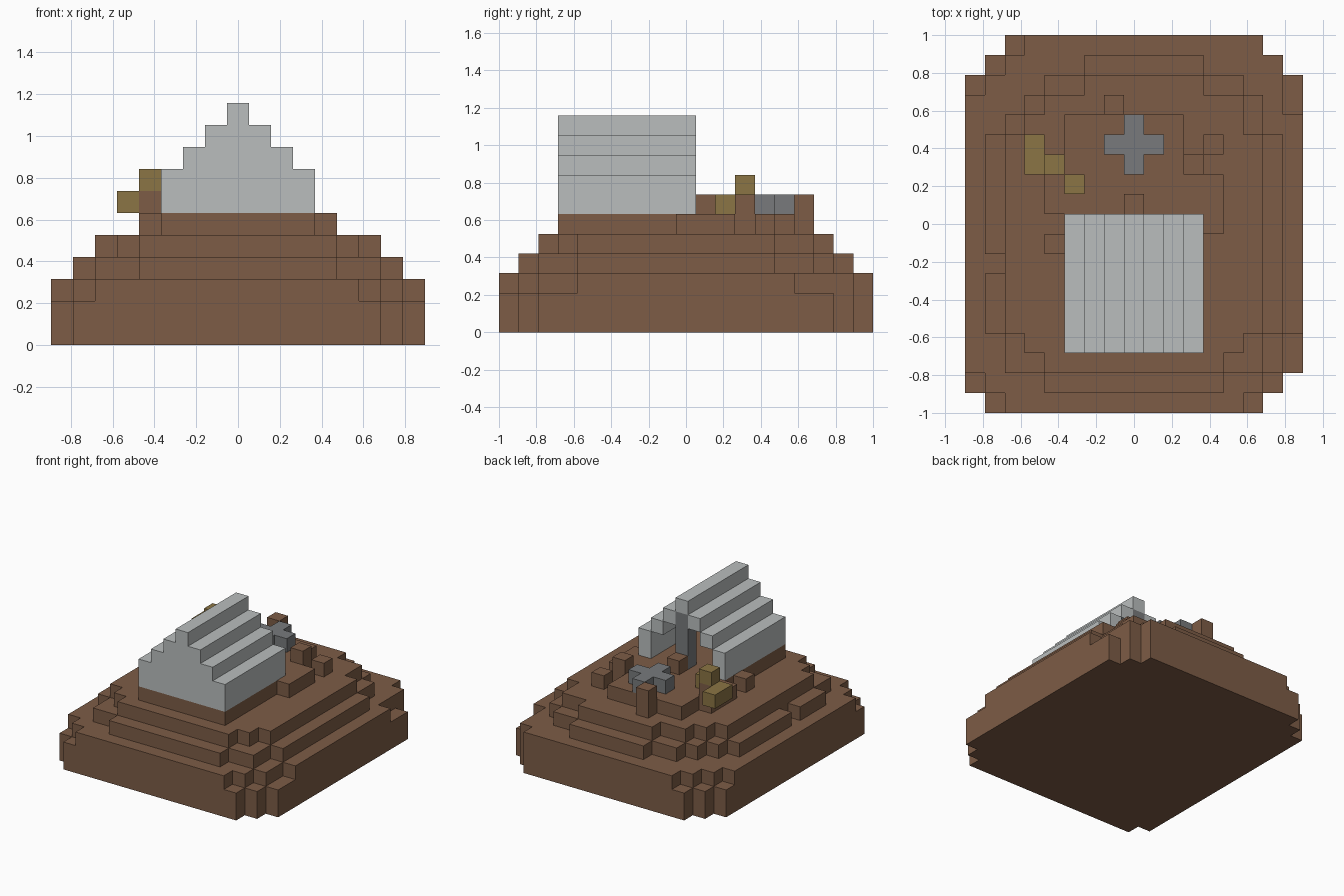
import bpy
import bmesh
import math
from mathutils import Vector

UNIT = 2 / 19  # edge length of one block

if "Cube" in bpy.data.objects:
    bpy.data.objects.remove(bpy.data.objects["Cube"], do_unlink=True)


def make_material(name, colour):
    material = bpy.data.materials.new(name)
    material.use_nodes = True
    material.diffuse_color = (*colour, 1)
    shader = material.node_tree.nodes["Principled BSDF"]
    shader.inputs["Base Color"].default_value = (*colour, 1)
    shader.inputs["Roughness"].default_value = 0.9
    return material


def span(first, last):
    return range(first, last + 1)


def block(xs, ys, zs):
    """Set of grid cells filling a box, given ranges of cell indices."""
    return {(x, y, z) for x in xs for y in ys for z in zs}


def build(name, cells, material):
    """Make one mesh from the exposed sides of a set of grid cells."""
    bm = bmesh.new()
    corners = {}

    def corner(point):
        key = tuple(round(2 * value) for value in point)
        if key not in corners:
            corners[key] = bm.verts.new(point * UNIT)
        return corners[key]

    for cell in sorted(cells):
        centre = Vector(cell) + Vector((0, 0, 0.5))
        for axis in range(3):
            for sign in (-1, 1):
                neighbour = list(cell)
                neighbour[axis] += sign
                if tuple(neighbour) in cells:
                    continue
                normal, side = Vector(), Vector()
                normal[axis] = sign / 2
                side[(axis + 1) % 3] = 0.5
                up = normal.cross(side) * 2
                quad = [centre + normal + side * a + up * b
                        for a, b in ((-1, -1), (1, -1), (1, 1), (-1, 1))]
                bm.faces.new([corner(point) for point in quad])
    # Merge coplanar squares into large flat sides
    bmesh.ops.dissolve_limit(bm, angle_limit=math.radians(1),
                             verts=bm.verts[:], edges=bm.edges[:])
    mesh = bpy.data.meshes.new(name)
    bm.to_mesh(mesh)
    bm.free()
    mesh.materials.append(material)
    obj = bpy.data.objects.new(name, mesh)
    bpy.context.scene.collection.objects.link(obj)
    return obj


brown = make_material("earth brown", (0.205, 0.107, 0.061))
white = make_material("pale stone", (0.491, 0.515, 0.515))
grey = make_material("grey rock", (0.188, 0.195, 0.202))
tan = make_material("dry wood", (0.258, 0.178, 0.058))

# Broad base: stepped outline, with a few cells missing from its top layer
low = span(0, 1)
base = block(span(-8, 8), span(-7, 7), low)
base |= block(span(-7, 7), span(-8, 8), low)
base |= block(span(-6, 6), span(-9, 9), low)
base |= block([-8], [-8], low) | block([-7], [-9], low)
top = block(span(-8, 8), span(-6, 6), [2])
top |= block(span(-8, 7), [-7], [2]) | block(span(-7, 6), [-8], [2])
top |= block(span(-6, 5), [-9], [2])
top |= block(span(-7, 8), [7], [2]) | block(span(-6, 7), [8], [2])
top |= block(span(-5, 6), [9], [2])
top -= block([8], [-6, 6, 7], [2])
build("mound_base", base | top, brown)

# Lower terrace
lower = block(span(-7, 7), span(-5, 4), [3]) - {(-7, -2, 3)}
lower |= block(span(-6, 6), span(-7, 5), [3])
lower |= block(span(-5, 6), [6], [3]) | block(span(-4, 5), [7], [3])
lower |= block(span(-4, 4), [-8], [3]) | block(span(-2, 3), [8], [3])
build("lower_terrace", lower, brown)

# Middle terrace
middle = block(span(-6, 6), span(-5, 4), [4])
middle |= block(span(-5, 5), span(-6, 5), [4])
middle |= block(span(-4, 5), [6], [4])
middle |= block(span(-4, 4), [-7], [4]) | block(span(-2, 3), [7], [4])
build("middle_terrace", middle, brown)

# Upper terrace with loose clods
upper = block(span(-3, 3), span(-6, 2), [5])
upper |= block(span(-3, 2), span(3, 5), [5])
upper |= block([4], span(0, 2), [5]) | block([-4], span(1, 3), [5])
upper |= {(-4, -1, 5), (4, 4, 5)}
build("upper_terrace", upper, brown)
build("back_clod", block([-1], [6], span(5, 6)), brown)
build("side_clod", block([3], [3], span(5, 6)), brown)
build("door_clod", {(0, 1, 6)}, brown)
build("log_clod", {(-4, 3, 6)}, brown)

# Stepped gable shelter: thin roof shell, solid front wall, open back
shell, wall = set(), set()
for x in span(-3, 3):
    ridge = 10 - abs(x)
    wall |= block([x], [-6], span(6, ridge))
    heights = [6, 7] if abs(x) == 3 else [ridge]
    shell |= block([x], span(-5, 0), heights)
build("shelter", shell | wall, white)
build("ridge_post", block([0], [0], span(6, 9)), grey)

# Plus-shaped ring of rocks
rocks = block(span(-1, 1), [4], [6]) | block([0], span(3, 5), [6])
build("rock_cross", rocks, grey)

# Fallen wood
build("fallen_wood", block([-5], [3, 4], [6]) | {(-4, 3, 7), (-3, 2, 6)}, tan)
